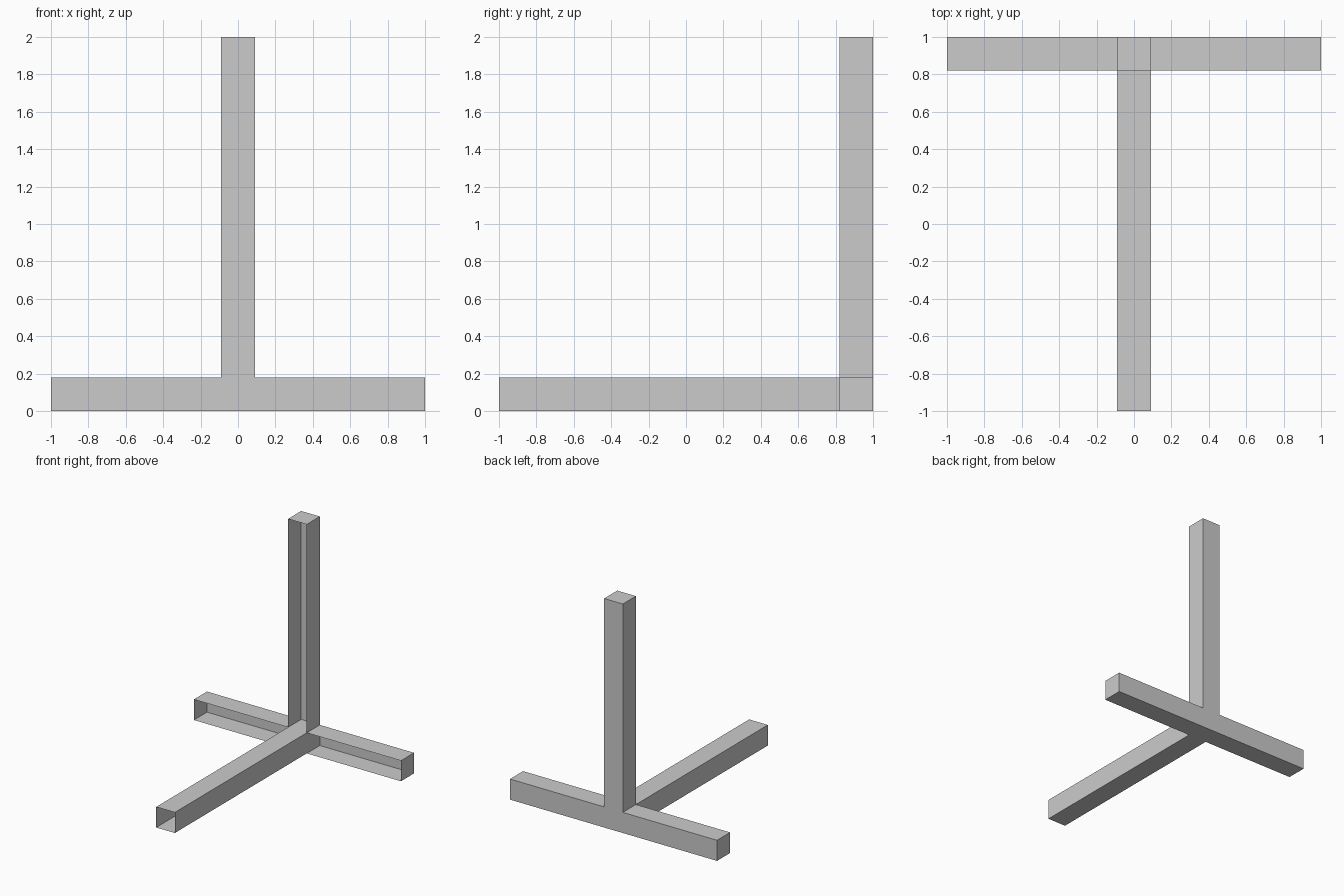
import bpy
import bmesh
from mathutils import Vector

if "Cube" in bpy.data.objects:
    bpy.data.objects.remove(bpy.data.objects["Cube"])

WIDTH = 0.18
HALF = WIDTH / 2

grey = bpy.data.materials.new("light grey")
grey.use_nodes = True
colour = (0.6, 0.6, 0.6, 1)
grey.diffuse_color = colour
grey.node_tree.nodes["Principled BSDF"].inputs["Base Color"].default_value = colour


def open_box(name, low, high, open_sides):
    """Thin-walled box between two corners, without the sides facing open_sides."""
    low, high = Vector(low), Vector(high)
    size, centre = high - low, (low + high) / 2
    bm = bmesh.new()
    bmesh.ops.create_cube(bm, size=1)
    bm.normal_update()
    missing = [f for f in bm.faces
               if any(f.normal.dot(Vector(d)) > 0.9 for d in open_sides)]
    bmesh.ops.delete(bm, geom=missing, context='FACES')
    for v in bm.verts:
        v.co = Vector(a * b for a, b in zip(v.co, size)) + centre
    mesh = bpy.data.meshes.new(name)
    bm.to_mesh(mesh)
    bm.free()
    mesh.materials.append(grey)
    obj = bpy.data.objects.new(name, mesh)
    bpy.context.collection.objects.link(obj)
    return obj


FRONT, BOTTOM = (0, -1, 0), (0, 0, -1)

# Long foot running front to back, open at its front end
open_box("front_beam", (-HALF, -1, 0), (HALF, 1, WIDTH), [FRONT])

# Upright post, open along its front and resting on the foot
open_box("upright_post", (-HALF, 1 - WIDTH, WIDTH), (HALF, 1, 2), [FRONT, BOTTOM])

# Side arms along the back, open along their fronts
for name, side in (("left_arm", 1), ("right_arm", -1)):
    inner, outer = side * HALF, side
    open_box(name,
             (min(inner, outer), 1 - WIDTH, 0),
             (max(inner, outer), 1, WIDTH),
             [FRONT, (-side, 0, 0)])
